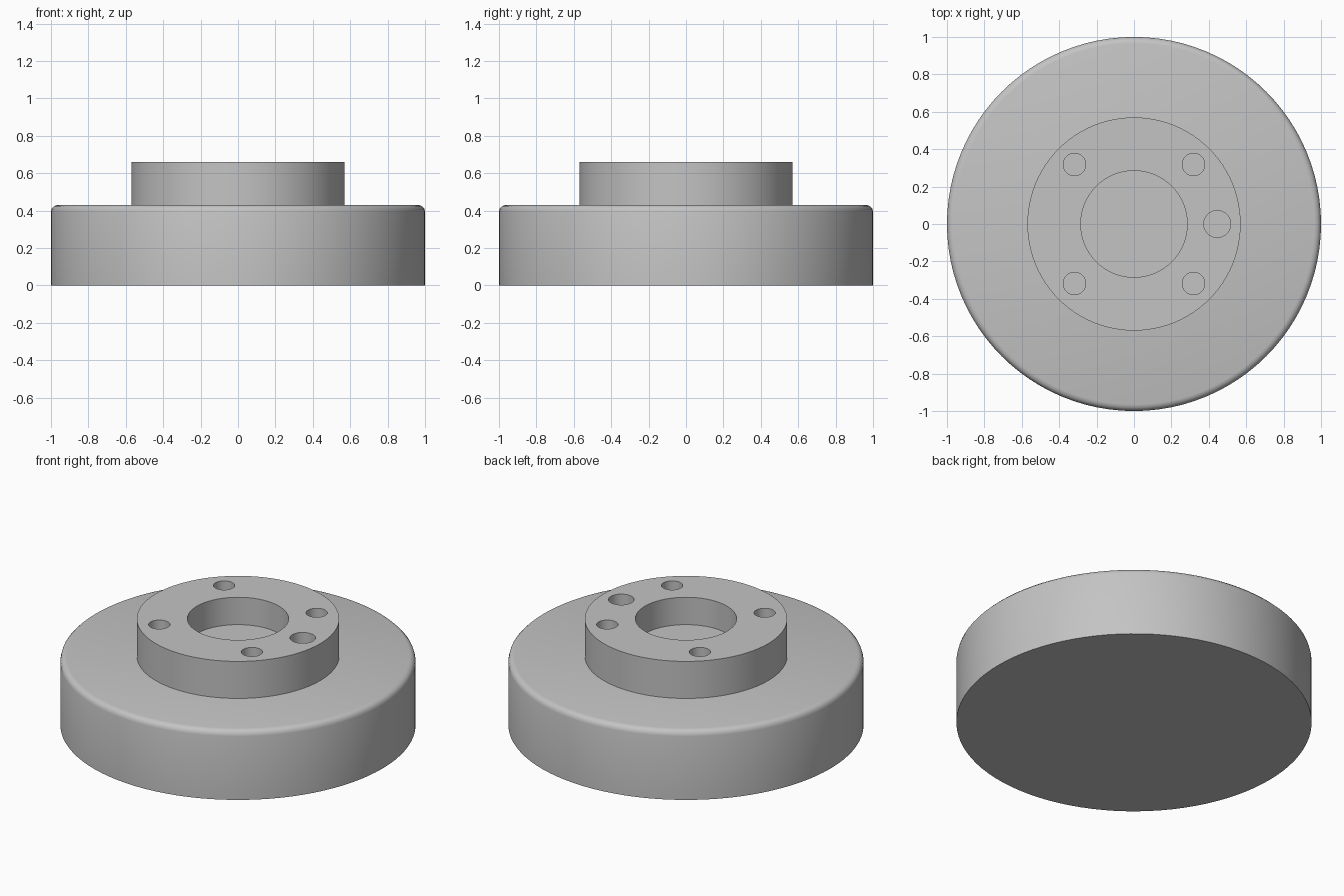
import bpy
import bmesh
import math

cube = bpy.data.objects.get("Cube")
if cube:
    bpy.data.objects.remove(cube, do_unlink=True)

# Single plain metal colour
metal = bpy.data.materials.new("grey metal")
metal.use_nodes = True
GREY = (0.55, 0.55, 0.55, 1)
metal.diffuse_color = GREY
metal.node_tree.nodes["Principled BSDF"].inputs["Base Color"].default_value = GREY


def cylinder(name, radius, bottom, top, x=0, y=0, sides=96):
    """Closed upright cylinder between two heights."""
    bm = bmesh.new()
    bmesh.ops.create_cone(bm, cap_ends=True, segments=sides, radius1=radius,
                          radius2=radius, depth=top - bottom)
    bmesh.ops.translate(bm, verts=bm.verts, vec=(x, y, (top + bottom) / 2))
    mesh = bpy.data.meshes.new(name)
    bm.to_mesh(mesh)
    bm.free()
    mesh.materials.append(metal)
    obj = bpy.data.objects.new(name, mesh)
    bpy.context.collection.objects.link(obj)
    return obj


def activate(obj):
    bpy.ops.object.select_all(action='DESELECT')
    obj.select_set(True)
    bpy.context.view_layer.objects.active = obj


def drill(target, radius, x, y, floor, sides=32):
    """Cut a flat-bottomed round hole down from the top face."""
    cutter = cylinder("hole_cutter", radius, floor, 0.8, x, y, sides)
    cutter.hide_render = True
    mod = target.modifiers.new("hole", 'BOOLEAN')
    mod.operation = 'DIFFERENCE'
    mod.solver = 'EXACT'
    mod.object = cutter
    activate(target)
    bpy.ops.object.modifier_apply(modifier=mod.name)
    bpy.data.objects.remove(cutter, do_unlink=True)


DISC_TOP, HUB_TOP, HOLE_FLOOR = 0.43, 0.66, 0.49

# Wide disc with a rounded upper rim
disc = cylinder("disc", 1.0, 0, DISC_TOP)
bm = bmesh.new()
bm.from_mesh(disc.data)
rim = [e for e in bm.edges if all(v.co.z > DISC_TOP - 0.01 for v in e.verts)]
bmesh.ops.bevel(bm, geom=rim, offset=0.035, segments=3, profile=0.5,
                affect='EDGES')
bm.to_mesh(disc.data)
bm.free()

# Raised hub with a centre bore, four bolt holes and one locating hole
hub = cylinder("hub", 0.57, DISC_TOP - 0.02, HUB_TOP)
drill(hub, 0.285, 0, 0, HOLE_FLOOR, 64)
for i in range(4):
    angle = math.radians(45 + 90 * i)
    drill(hub, 0.06, 0.45 * math.cos(angle), 0.45 * math.sin(angle), HOLE_FLOOR)
drill(hub, 0.072, 0.445, 0, HOLE_FLOOR)

for part in (disc, hub):
    activate(part)
    bpy.ops.object.shade_smooth_by_angle(angle=math.radians(35))
